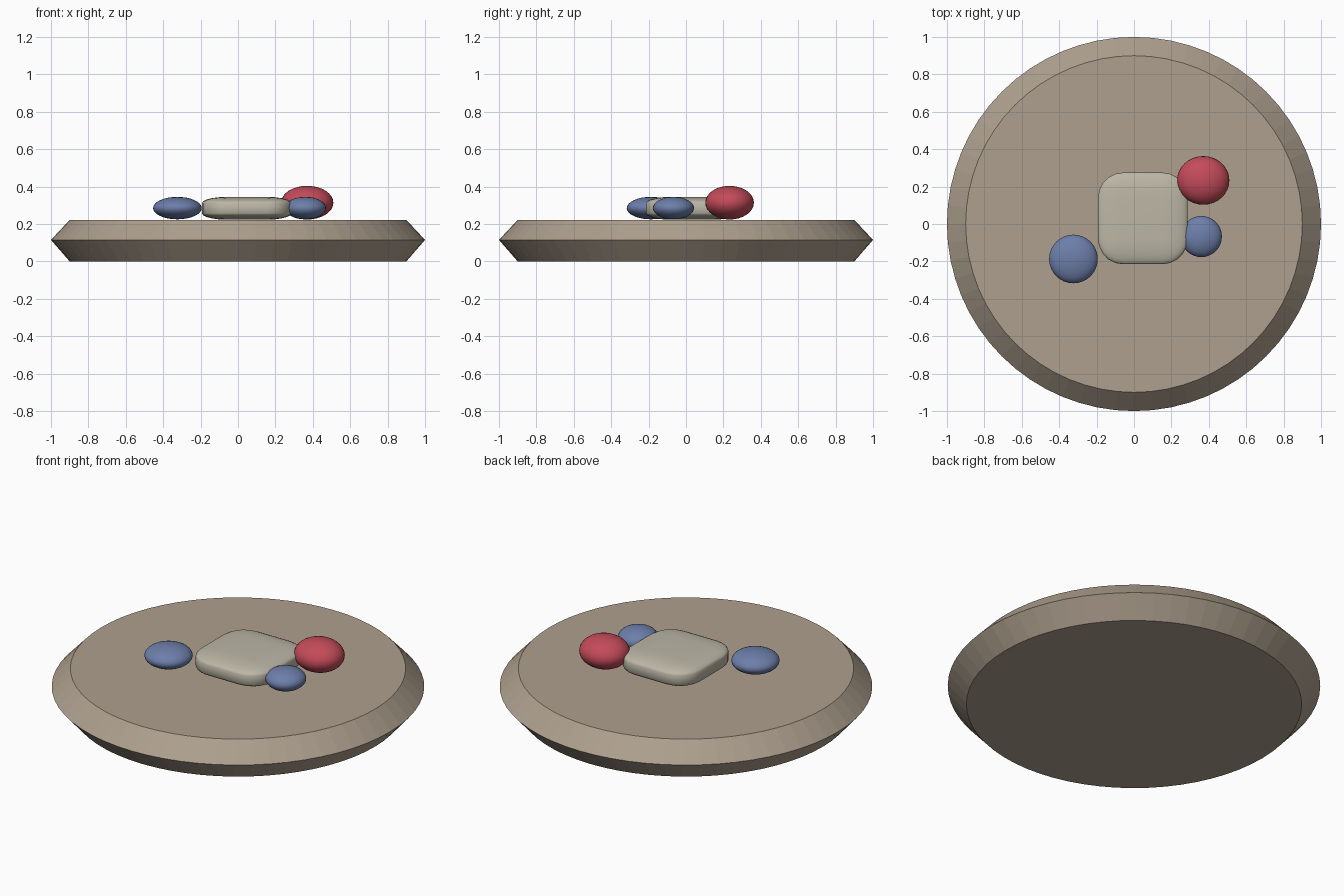
import bpy, bmesh, math

if "Cube" in bpy.data.objects:
    bpy.data.objects.remove(bpy.data.objects["Cube"])


def material(name, rgb):
    m = bpy.data.materials.new(name)
    m.diffuse_color = (*rgb, 1)
    m.use_nodes = True
    m.node_tree.nodes["Principled BSDF"].inputs["Base Color"].default_value = m.diffuse_color
    return m


def add_object(name, bm, mat, smooth):
    mesh = bpy.data.meshes.new(name)
    bmesh.ops.recalc_face_normals(bm, faces=bm.faces[:])
    for f in bm.faces:
        f.smooth = smooth
    bm.to_mesh(mesh)
    bm.free()
    mesh.materials.append(mat)
    ob = bpy.data.objects.new(name, mesh)
    bpy.context.collection.objects.link(ob)
    return ob


plate_mat = material("plate_tan", (0.42, 0.35, 0.27))
block_mat = material("block_cream", (0.50, 0.47, 0.38))
red = material("berry_red", (0.55, 0.07, 0.10))
blue = material("berry_blue", (0.15, 0.21, 0.40))

# Plate: faceted disc, widest at mid height
SIDES = 64
bm = bmesh.new()
rings = []
for r, z in [(0.9, 0.0), (1.0, 0.115), (0.9, 0.222)]:
    rings.append([bm.verts.new((r * math.cos(2 * math.pi * i / SIDES),
                                r * math.sin(2 * math.pi * i / SIDES), z))
                  for i in range(SIDES)])
for a, b in zip(rings, rings[1:]):
    for i in range(SIDES):
        j = (i + 1) % SIDES
        bm.faces.new((a[i], a[j], b[j], b[i]))
bm.faces.new(rings[0][::-1])
bm.faces.new(rings[-1])
add_object("plate", bm, plate_mat, False)

# Central block: rounded cube, flattened
bm = bmesh.new()
bmesh.ops.create_cube(bm, size=1)
bmesh.ops.bevel(bm, geom=bm.edges[:], offset=0.28, segments=5,
                profile=0.5, affect='EDGES')
block = add_object("rounded_block", bm, block_mat, True)
block.scale = (0.48, 0.49, 0.122)
block.location = (0.047, 0.03, 0.284)

# Berries: flattened spheres around the block
for name, loc, radii, mat in [
        ("red_berry", (0.37, 0.233, 0.314), (0.14, 0.13, 0.09), red),
        ("left_blue_berry", (-0.324, -0.187, 0.285), (0.13, 0.13, 0.06), blue),
        ("right_blue_berry", (0.36, -0.067, 0.285), (0.11, 0.11, 0.06), blue)]:
    bm = bmesh.new()
    bmesh.ops.create_uvsphere(bm, u_segments=32, v_segments=16, radius=1)
    berry = add_object(name, bm, mat, True)
    berry.scale = radii
    berry.location = loc
